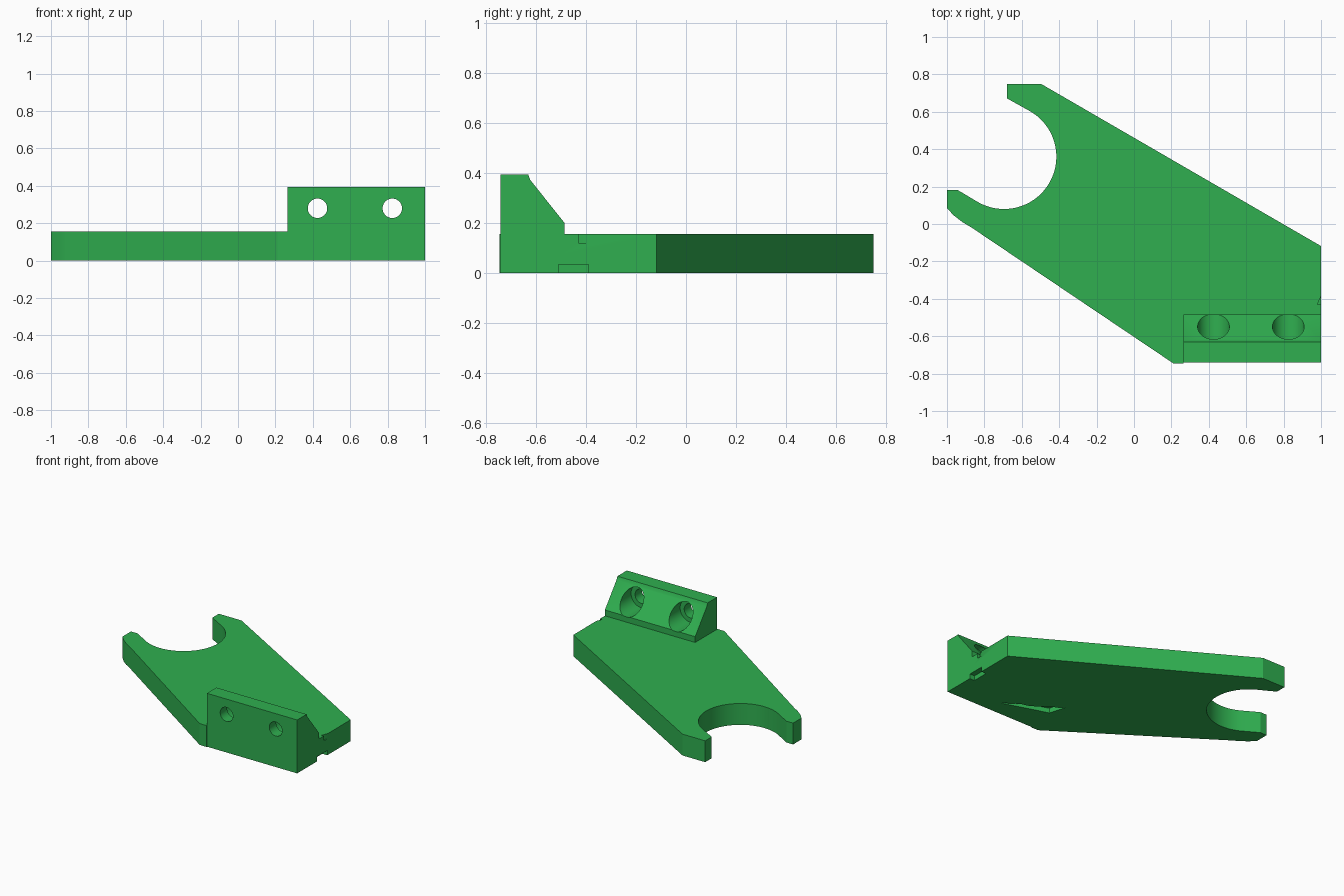
import bpy, bmesh, math
from mathutils import Vector

if "Cube" in bpy.data.objects:
    bpy.data.objects.remove(bpy.data.objects["Cube"])

green = bpy.data.materials.new("green plastic")
green.diffuse_color = (0.029, 0.43, 0.08, 1)
green.use_nodes = True
green.node_tree.nodes["Principled BSDF"].inputs["Base Color"].default_value = green.diffuse_color


def prism(name, base, direction):
    """Solid made by sweeping a flat polygon along a direction."""
    bm = bmesh.new()
    face = bm.faces.new([bm.verts.new(p) for p in base])
    moved = bmesh.ops.extrude_face_region(bm, geom=[face])["geom"]
    bmesh.ops.translate(bm, vec=Vector(direction),
                        verts=[v for v in moved if isinstance(v, bmesh.types.BMVert)])
    bmesh.ops.recalc_face_normals(bm, faces=bm.faces)
    mesh = bpy.data.meshes.new(name)
    bm.to_mesh(mesh)
    bm.free()
    mesh.materials.append(green)
    obj = bpy.data.objects.new(name, mesh)
    bpy.context.collection.objects.link(obj)
    return obj


def combine(target, tool, operation):
    """Apply a boolean and remove the tool."""
    mod = target.modifiers.new(operation.lower(), 'BOOLEAN')
    mod.object, mod.operation, mod.solver = tool, operation, 'EXACT'
    bpy.context.view_layer.objects.active = target
    bpy.ops.object.modifier_apply(modifier=mod.name)
    bpy.data.objects.remove(tool)


def bore(x, z, radius, y0, y1, sides=40):
    ring = [(x + radius * math.cos(2 * math.pi * i / sides), y0,
             z + radius * math.sin(2 * math.pi * i / sides)) for i in range(sides)]
    return prism("bore", ring, (0, y1 - y0, 0))


# Arm plate with a round fork opening
T = 0.157
arc = [(-0.695 + 0.28 * math.cos(math.radians(a)), 0.36 + 0.28 * math.sin(math.radians(a)))
       for a in range(60, -121, -5)]
outline = [(0.21, -0.745), (0.265, -0.745), (0.265, -0.74), (1, -0.74), (1, -0.118),
           (-0.495, 0.748), (-0.68, 0.748), (-0.68, 0.672)] + arc + [
           (-0.945, 0.183), (-1, 0.183), (-1, 0.085), (-0.965, 0.047),
           (-0.92, 0.012), (-0.87, -0.018)]
plate = prism("arm_plate", [(x, y, 0) for x, y in outline], (0, 0, T))

# Upright mounting block with sloped back
profile = [(-0.74, 0.08), (-0.74, 0.393), (-0.63, 0.393), (-0.622, 0.372),
           (-0.485, 0.2), (-0.485, 0.08)]
block = prism("mounting_block", [(0.265, y, z) for y, z in profile], (0.735, 0, 0))
combine(plate, block, 'UNION')

# Screw holes, counterbored from the back
for x in (0.425, 0.825):
    combine(plate, bore(x, 0.28, 0.052, -0.8, -0.4), 'DIFFERENCE')
    combine(plate, bore(x, 0.28, 0.085, -0.66, -0.4), 'DIFFERENCE')

# Small notches in the right edge and shallow recess underneath
notches = [
    ([(0.96, -0.51, -0.02), (1.05, -0.51, -0.02), (1.05, -0.39, -0.02), (0.96, -0.39, -0.02)],
     (0, 0, 0.055)),
    ([(0.98, -0.43, 0.12), (1.02, -0.34, 0.12), (1.02, -0.43, 0.12)], (0, 0, 0.06)),
    ([(0.64, -0.63, -0.02), (0.52, -0.55, -0.02), (0.46, -0.535, -0.02),
      (0.264, -0.40, -0.02), (0.30, -0.52, -0.02)], (0, 0, 0.055)),
]
for base, direction in notches:
    combine(plate, prism("notch", base, direction), 'DIFFERENCE')

# Smooth the curved walls, keep edges sharp
plate.name = "bracket_arm"
plate.select_set(True)
bpy.context.view_layer.objects.active = plate
bpy.ops.object.shade_smooth_by_angle(angle=math.radians(25))
